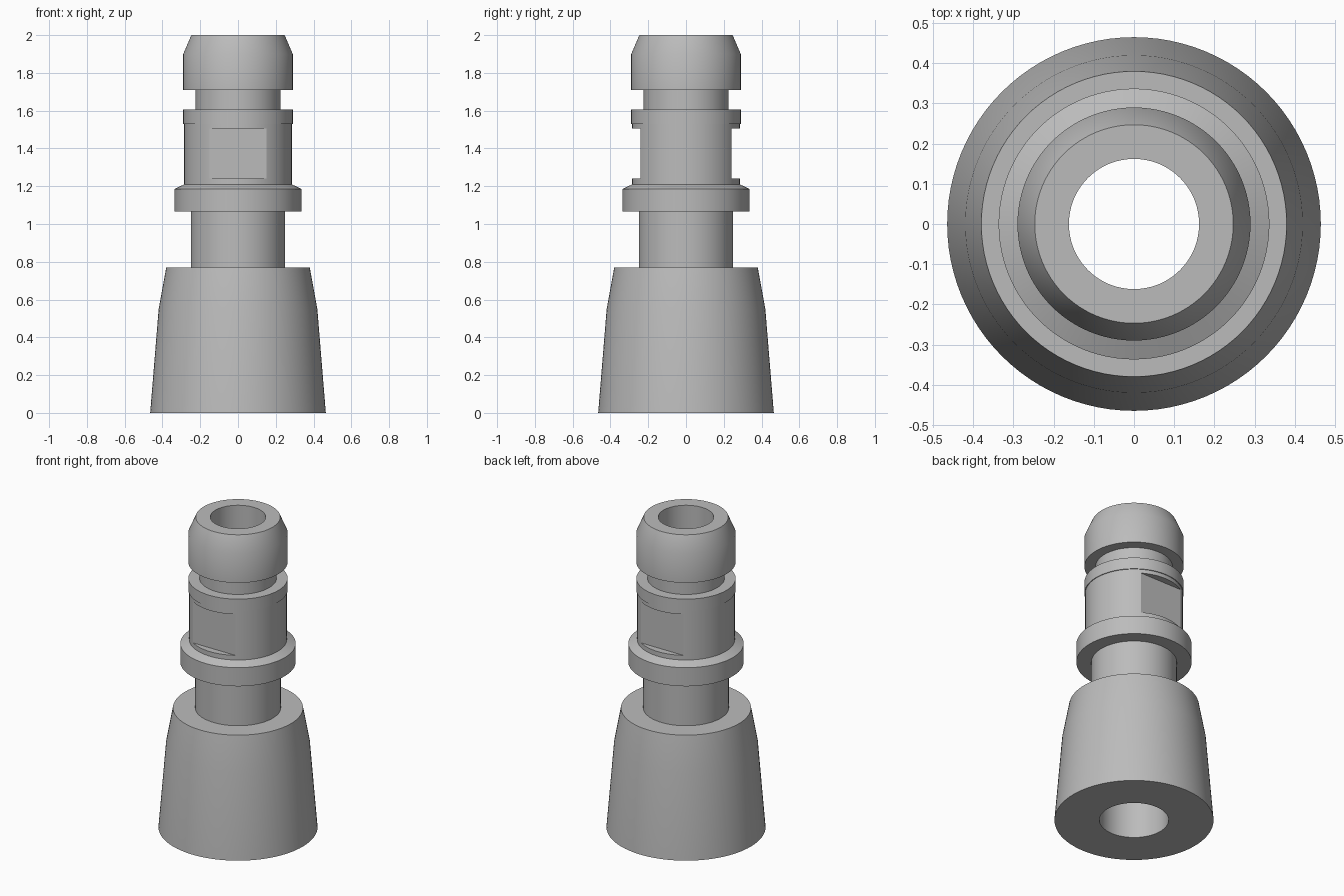
import bpy, bmesh, math

if "Cube" in bpy.data.objects:
    bpy.data.objects.remove(bpy.data.objects["Cube"])

SEGMENTS = 96

# Closed cross-section (radius, height): outside going up, then bore going down
PROFILE = [
    (0.465, 0.0), (0.42, 0.55), (0.38, 0.77),                  # tapered base
    (0.25, 0.77), (0.25, 1.065),                               # lower neck
    (0.337, 1.065), (0.337, 1.185), (0.285, 1.21),             # flange
    (0.285, 1.53), (0.29, 1.53), (0.29, 1.605),                # barrel and ring
    (0.225, 1.605), (0.225, 1.71),                             # groove
    (0.29, 1.71), (0.29, 1.90), (0.247, 2.0),                  # nose
    (0.162, 2.0), (0.162, 0.77), (0.202, 0.77), (0.202, 0.0),  # stepped bore
]

metal = bpy.data.materials.new("grey metal")
metal.diffuse_color = (0.5, 0.5, 0.5, 1)
metal.use_nodes = True
metal.node_tree.nodes["Principled BSDF"].inputs["Base Color"].default_value = metal.diffuse_color


def lathe(name, profile):
    bm = bmesh.new()
    rings = []
    for r, z in profile:
        rings.append([bm.verts.new((r * math.cos(a), r * math.sin(a), z))
                      for a in (2 * math.pi * i / SEGMENTS for i in range(SEGMENTS))])
    for k, ring in enumerate(rings):
        nxt = rings[(k + 1) % len(rings)]
        for i in range(SEGMENTS):
            j = (i + 1) % SEGMENTS
            bm.faces.new((ring[i], ring[j], nxt[j], nxt[i]))
    bmesh.ops.recalc_face_normals(bm, faces=bm.faces)
    mesh = bpy.data.meshes.new(name)
    bm.to_mesh(mesh)
    bm.free()
    obj = bpy.data.objects.new(name, mesh)
    bpy.context.collection.objects.link(obj)
    mesh.materials.append(metal)
    return obj


fitting = lathe("hose_fitting", PROFILE)
bpy.context.view_layer.objects.active = fitting

# Wrench flats milled into the front and back of the barrel
for side in (-1, 1):
    bpy.ops.mesh.primitive_cube_add(size=1, location=(0, side * 0.342, 1.3725))
    cutter = bpy.context.object
    cutter.name = "wrench_flat_cutter"
    cutter.scale = (0.8, 0.2, 0.265)
    cutter.hide_render = True
    bpy.context.view_layer.objects.active = fitting
    cut = fitting.modifiers.new("wrench_flat", 'BOOLEAN')
    cut.operation = 'DIFFERENCE'
    cut.solver = 'EXACT'
    cut.object = cutter
    bpy.ops.object.modifier_apply(modifier=cut.name)
    bpy.data.objects.remove(cutter)

# Smooth round surfaces, keep machined edges crisp
bpy.ops.object.select_all(action='DESELECT')
fitting.select_set(True)
bpy.context.view_layer.objects.active = fitting
bpy.ops.object.shade_smooth_by_angle(angle=math.radians(25))
